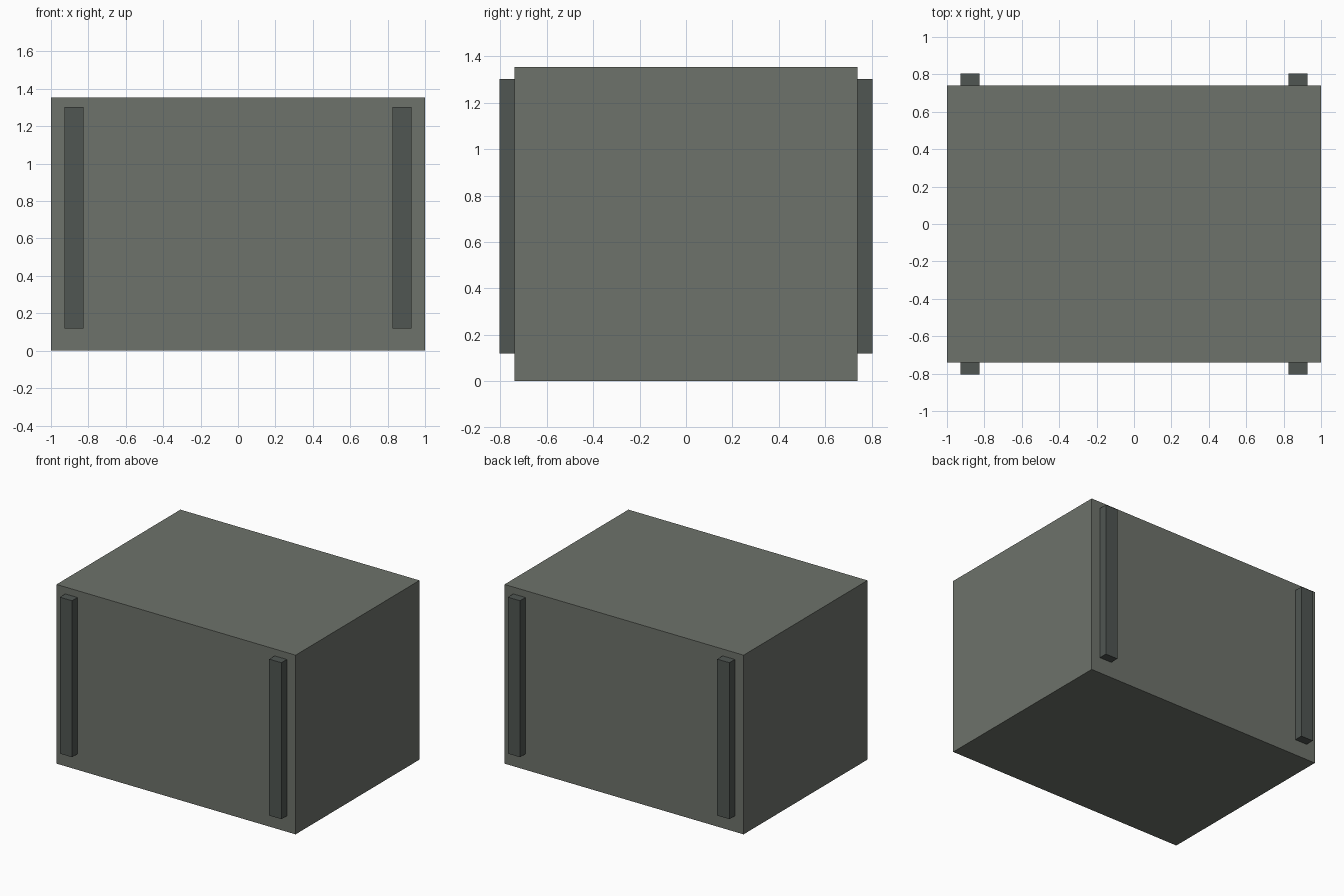
import bpy

if "Cube" in bpy.data.objects:
    bpy.data.objects.remove(bpy.data.objects["Cube"])


def material(name, rgb):
    mat = bpy.data.materials.new(name)
    mat.diffuse_color = (*rgb, 1.0)
    mat.use_nodes = True
    mat.node_tree.nodes["Principled BSDF"].inputs["Base Color"].default_value = mat.diffuse_color
    return mat


def box(name, lo, hi, mat):
    centre = [(a + b) / 2 for a, b in zip(lo, hi)]
    bpy.ops.mesh.primitive_cube_add(size=1, location=centre)
    obj = bpy.context.object
    obj.name = name
    obj.scale = [b - a for a, b in zip(lo, hi)]
    bpy.ops.object.transform_apply(location=False, rotation=False, scale=True)
    obj.data.materials.append(mat)
    return obj


body_mat = material("olive_grey", (0.155, 0.17, 0.146))
strip_mat = material("dark_grey", (0.08, 0.093, 0.085))

# Main crate body
box("crate_body", (-1, -0.74, 0), (1, 0.74, 1.355), body_mat)

# Upright strips near the corners of the front and back
for side, sy in (("front", -1), ("back", 1)):
    for hand, sx in (("left", -1), ("right", 1)):
        xs = sorted((sx * 0.825, sx * 0.927))
        ys = sorted((sy * 0.735, sy * 0.805))
        box(f"{side}_{hand}_strip", (xs[0], ys[0], 0.12), (xs[1], ys[1], 1.303), strip_mat)
